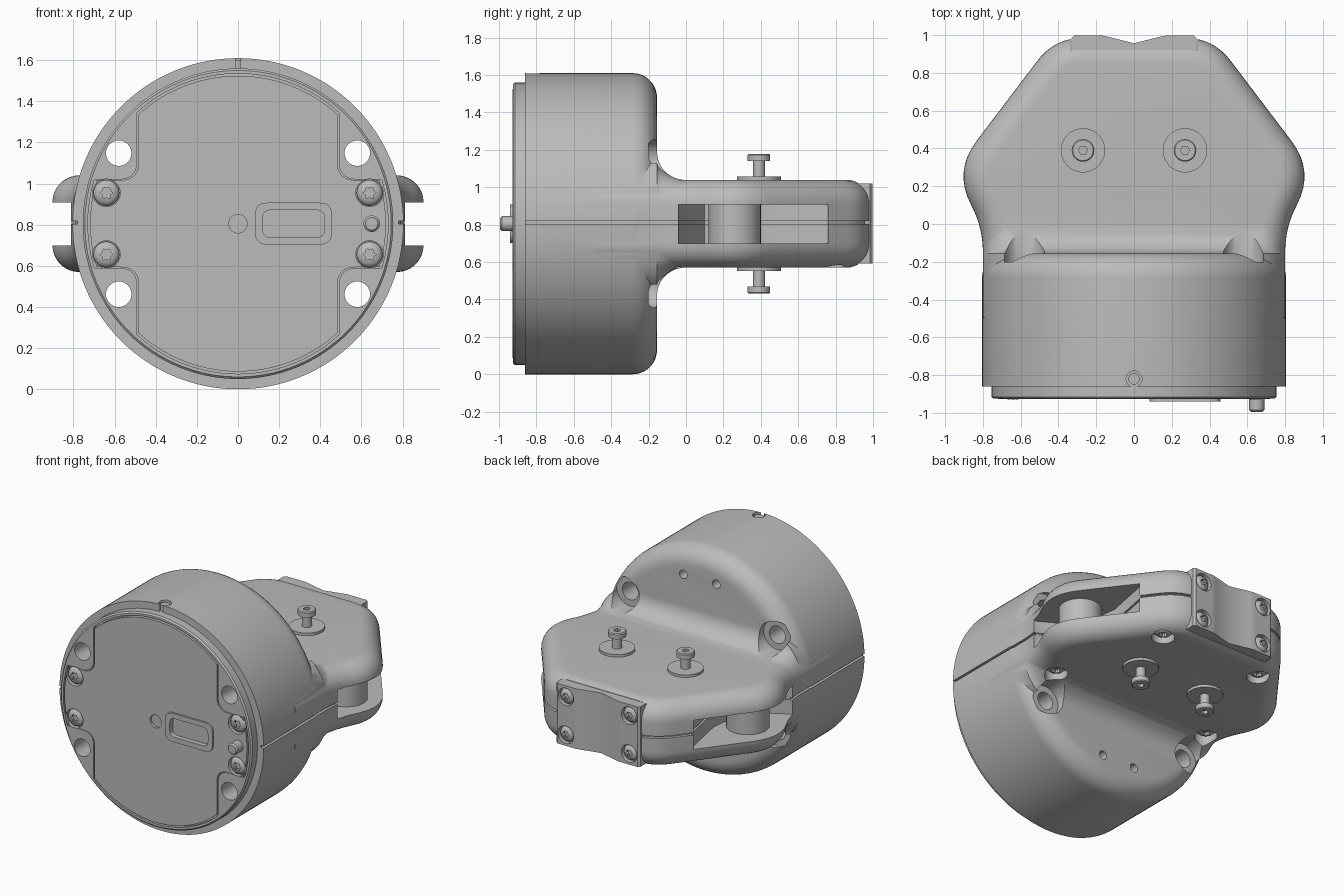
import bpy, bmesh, math
from mathutils import Vector

cube = bpy.data.objects.get("Cube")
if cube:
    bpy.data.objects.remove(cube)

MID = 0.805          # height of the centre line
SIDES = (-1, 1)
CORNERS = [(sx, sz) for sx in SIDES for sz in SIDES]
grey = bpy.data.materials.new("plain grey")
grey.use_nodes = True
grey.diffuse_color = (0.5, 0.5, 0.5, 1)
grey.node_tree.nodes["Principled BSDF"].inputs["Base Color"].default_value = (0.5, 0.5, 0.5, 1)

def loft(name, rings):
    """Skin a list of equal closed rings and cap both ends."""
    bm = bmesh.new()
    rows = [[bm.verts.new(p) for p in ring] for ring in rings]
    for a, b in zip(rows, rows[1:]):
        for i in range(len(a)):
            j = (i + 1) % len(a)
            bm.faces.new((a[i], a[j], b[j], b[i]))
    bm.faces.new(rows[0])
    bm.faces.new(rows[-1])
    bmesh.ops.recalc_face_normals(bm, faces=bm.faces)
    mesh = bpy.data.meshes.new(name)
    bm.to_mesh(mesh)
    bm.free()
    mesh.materials.append(grey)
    ob = bpy.data.objects.new(name, mesh)
    bpy.context.collection.objects.link(ob)
    return ob

def place(axis, u, v, h):
    return (u, h, v) if axis == "y" else (u, v, h)

def prism(name, pts, axis, lo, hi):
    return loft(name, [[place(axis, u, v, h) for u, v in pts] for h in (lo, hi)])

def lathe(name, profile, axis, cu, cv, n=32, star=1.0):
    """Turn (radius, height) pairs about an axis; star dents every other side."""
    rings = []
    for r, h in profile:
        ring = []
        for i in range(n):
            a = math.tau * i / n
            k = r * (star if i % 2 else 1)
            ring.append(place(axis, cu + k * math.cos(a), cv + k * math.sin(a), h))
        rings.append(ring)
    return loft(name, rings)

def rod(axis, cu, cv, r, lo, hi, n=32, star=1.0, name="cutter"):
    return lathe(name, [(r, lo), (r, hi)], axis, cu, cv, n, star)

def boolean(ob, tools, op="DIFFERENCE"):
    """Apply boolean tools and discard them."""
    for t in tools:
        m = ob.modifiers.new("bool", "BOOLEAN")
        m.object, m.operation, m.solver = t, op, "EXACT"
    graph = bpy.context.evaluated_depsgraph_get()
    mesh = bpy.data.meshes.new_from_object(ob.evaluated_get(graph))
    ob.modifiers.clear()
    ob.data = mesh
    for t in tools:
        bpy.data.objects.remove(t)

def rounded(pts, radii, steps=8):
    """Replace each polygon corner by a smooth curve of the given reach."""
    out = []
    for i, (p, r) in enumerate(zip(pts, radii)):
        p = Vector(p)
        if not r:
            out.append(p)
            continue
        a = p + (Vector(pts[i - 1]) - p).normalized() * r
        b = p + (Vector(pts[(i + 1) % len(pts)]) - p).normalized() * r
        for k in range(steps + 1):
            t = k / steps
            out.append(a * (1 - t) ** 2 + p * 2 * t * (1 - t) + b * t * t)
    return out

def inset(pts, d):
    """Move a counter-clockwise outline inwards along its normals."""
    out = []
    for i, p in enumerate(pts):
        e = (p - pts[i - 1]).normalized()
        f = (pts[(i + 1) % len(pts)] - p).normalized()
        n = Vector((-e.y - f.y, e.x + f.x)).normalized()
        out.append(p + n * d / max(0.5, n.dot(Vector((-e.y, e.x)))))
    return out

def fin_outline(front):
    half = [(0.8, front), (0.8, -0.02), (0.955, 0.28), (0.42, 0.985)]
    reach = [0, 0.13, 0.2, 0.15]
    return rounded(half + [(-x, y) for x, y in reversed(half)], reach + reach[::-1])

def box(cx, cz, w, h, r):
    return rounded([(cx - w, cz - h), (cx + w, cz - h), (cx + w, cz + h), (cx - w, cz + h)], [r] * 4)

# Housing: round drum, flat fin and the concave blend between them
arc = [math.radians(a) for a in range(0, 91, 10)]
housing = lathe("housing", [(0.805, -0.86)] + [(0.675 + 0.13 * math.cos(a), -0.285 + 0.13 * math.sin(a))
                for a in arc], "y", 0, MID, 128)
levels = [(0.13 * (1 - math.cos(a)), 0.105 + 0.13 * math.sin(a)) for a in arc]
levels = [(d, -h) for d, h in reversed(levels)] + levels
fin = loft("fin", [[(p.x, p.y, MID + h) for p in inset(fin_outline(-0.5), d)] for d, h in levels])

def blend_ring(y, h):
    r = h - 0.105
    ring = []
    for i in range(36):
        a = math.tau * (i + 0.5) / 36
        c, s = math.cos(a), math.sin(a)
        ring.append((math.copysign(0.795 - r, c) + r * c, y, MID + math.copysign(0.105, s) + r * s))
    return ring

blend = loft("blend", [blend_ring(0.03, 0.233)]
             + [blend_ring(-0.155 * math.sin(a), 0.384 - 0.15 * math.cos(a)) for a in arc]
             + [blend_ring(-0.4, 0.384)])
boolean(housing, [fin, blend], "UNION")

# Side slots, parting groove, plate pocket and drilled holes
slot = [(1.2, -0.04), (0.79, -0.04), (0.54, 0.1), (0.5, 0.4), (0.57, 0.76), (1.2, 0.76)]
groove = prism("groove", box(0, 0.3, 1.3, 1.17, 0), "z", MID - 0.002, MID + 0.014)
core = prism("core", [(p.x * 0.975, p.y * 0.98) for p in fin_outline(-1.3)], "z", 0.5, 1.1)
boolean(core, [prism("slot", [(s * (x - 0.02), y) for x, y in slot], "z", 0.4, 1.2) for s in SIDES])
boolean(groove, [core])
cutters = [prism("slot", [(s * x, y) for x, y in slot], "z", 0.7, 0.907) for s in SIDES]
cutters += [groove, prism("pocket", box(0, MID, 0.335, 0.5, 0), "y", 0.92, 1.2),
            rod("z", 0, -0.82, 0.042, 1.56, 1.7)]
under_screws = [(s * x, y) for s in SIDES for x, y in ((0.63, -0.03), (0.40, 0.77))]
cutters += [rod("z", x, y, 0.075, 0.4, 0.625) for x, y in under_screws]
through = [(sx * 0.58, MID + sz * 0.343) for sx, sz in CORNERS]
for x, z in through:
    cutters += [rod("y", x, z, 0.062, -1, -0.1), rod("y", x, z, 0.107, -0.2, 0.2)]
cutters += [rod("y", sx * 0.13, MID + sz * 0.6, 0.03, -0.23, 0) for sx, sz in CORNERS]
boolean(housing, cutters)
rod("z", 0, -0.82, 0.03, 1.55, 1.6, name="set_screw")

# Front cover disc with its inset panel
def rim(start, stop):
    angles = [math.radians(d) for d in range(start, stop, 3)]
    return [Vector((0.73 * math.cos(a), 0.73 * math.sin(a))) for a in angles]

quarter = rim(0, 16) + rounded([(0.698, 0.215), (0.49, 0.215), (0.49, 0.54)], [0, 0.09, 0]) + rim(51, 91)
upper = quarter + [Vector((-p.x, p.y)) for p in reversed(quarter[:-1])]
whole = upper + [Vector((p.x, -p.y)) for p in reversed(upper[1:-1])]

def panel_shape(k):
    return [(p.x * k, MID + p.y * k) for p in whole]

front_screws = [(sx * 0.64, MID + sz * 0.15) for sx, sz in CORNERS]
cover = lathe("front_cover", [(0.755, -0.84), (0.755, -0.915), (0.745, -0.925)], "y", 0, MID, 128)
panel = prism("front_panel", panel_shape(0.985), "y", -0.89, -0.927)
boolean(cover, [prism("recess", panel_shape(1), "y", -0.9, -1)]
        + [rod("y", x, z, 0.062, -1, -0.8) for x, z in through]
        + [rod("y", x, z, 0.067, -1, -0.88) for x, z in front_screws])
port = prism("port_frame", box(0.27, MID, 0.187, 0.102, 0.06), "y", -0.9, -0.94)
for part in (port, panel):
    boolean(part, [prism("port_cut", box(0.27, MID, 0.15, 0.066, 0.04), "y", -0.905, -1)])
boolean(panel, [rod("y", 0, MID, 0.045, -1, -0.91)]
        + [rod("y", x, z, 0.067, -1, -0.88) for x, z in front_screws])
lathe("locating_pin", [(0.04, -0.89), (0.04, -0.985), (0.03, -0.995)], "y", 0.65, MID)

# Clamp plate on the rear end, with a shallow valley
half = [(0.33, 0.915), (0.33, 0.985), (0.315, 0.998), (0.17, 0.998), (0.14, 0.992)]
plate = prism("rear_plate", half + [(0, 0.957)] + [(-x, y) for x, y in reversed(half)], "z", 0.592, 1.02)
rear_screws = [(sx * 0.25, MID + sz * 0.135) for sx, sz in CORNERS]
boolean(plate, [rod("y", x, z, 0.062, 0.965, 1.1) for x, z in rear_screws])

# Domed screws with star sockets
def screw(name, axis, u, v, base, up, r):
    dome = [(1, 0), (1, 0.012), (0.93, 0.022), (0.75, 0.032), (0.45, 0.038)]
    head = lathe(name, [(r * k, base + up * h) for k, h in dome], axis, u, v)
    boolean(head, [rod(axis, u, v, r * 0.5, base + up * 0.015, base + up * 0.1, 12, 0.7)])

for x, z in front_screws:
    screw("front_screw", "y", x, z, -0.89, -1, 0.063)
for x, z in rear_screws:
    screw("rear_screw", "y", x, z, 0.96, 1, 0.055)
for x, y in under_screws:
    screw("underside_screw", "z", x, y, 0.63, -1, 0.063)

# Rollers in the slots, and thumb bolts with washers above and below the fin
for s in SIDES:
    rod("z", s * 0.67, 0.26, 0.14, 0.69, 0.92, 48, name="roller")
for s, up in CORNERS:
    rod("z", s * 0.27, 0.39, 0.117, MID + up * 0.22, MID + up * 0.253, 48, name="washer")
    steps = [(0.032, 0.24), (0.032, 0.335), (0.06, 0.336), (0.06, 0.368), (0.054, 0.374)]
    bolt = lathe("bolt", [(r, MID + up * h) for r, h in steps], "z", s * 0.27, 0.39)
    boolean(bolt, [rod("z", s * 0.27, 0.39, 0.024, MID + up * 0.35, MID + up * 0.4, 6)])

for ob in bpy.context.scene.objects:
    ob.select_set(ob.type == "MESH")
bpy.context.view_layer.objects.active = housing
bpy.ops.object.shade_smooth_by_angle(angle=math.radians(30))
